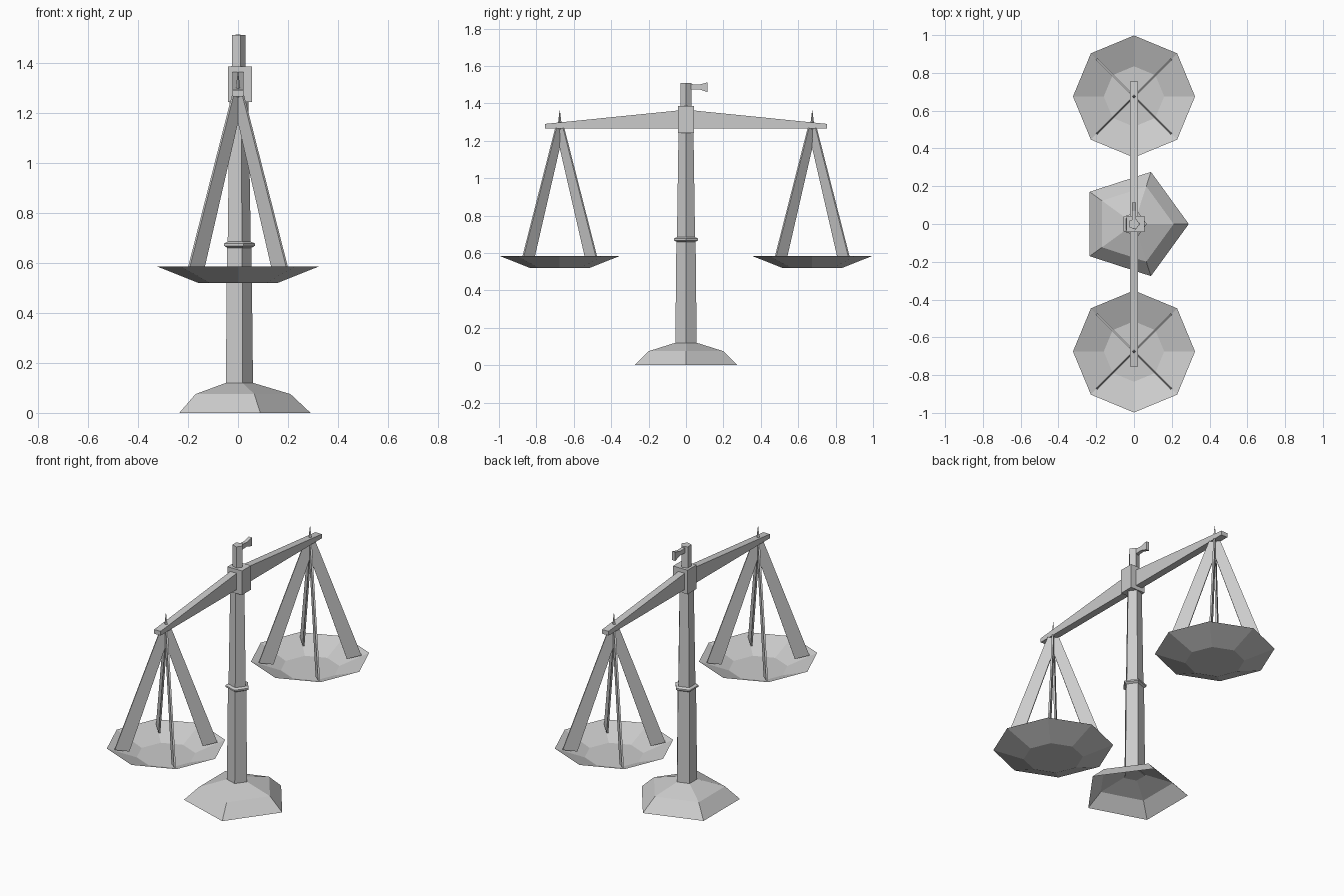
import bpy, bmesh
from math import cos, sin, pi
from mathutils import Vector, Matrix

if "Cube" in bpy.data.objects:
    bpy.data.objects.remove(bpy.data.objects["Cube"])


def finish(name, bm):
    bmesh.ops.recalc_face_normals(bm, faces=bm.faces)
    mesh = bpy.data.meshes.new(name)
    bm.to_mesh(mesh)
    bm.free()
    obj = bpy.data.objects.new(name, mesh)
    bpy.context.collection.objects.link(obj)
    return obj


def lathe(name, sides, profile, centre=(0, 0), bottom=True, top=True):
    """Stack of regular polygons given as (radius, height)."""
    bm = bmesh.new()
    rings = []
    for r, z in profile:
        rings.append([bm.verts.new((centre[0] + r * cos(2 * pi * i / sides),
                                    centre[1] + r * sin(2 * pi * i / sides), z))
                      for i in range(sides)])
    for a, b in zip(rings, rings[1:]):
        for i in range(sides):
            j = (i + 1) % sides
            bm.faces.new((a[i], a[j], b[j], b[i]))
    if bottom:
        bm.faces.new(rings[0])
    if top:
        bm.faces.new(rings[-1])
    return finish(name, bm)


def plate(name, outline, thickness, angle=0, centre=(0, 0), offset=0):
    """Upright plate: outline is (distance, height) in the plane at the given angle."""
    bm = bmesh.new()
    u = Vector((cos(angle), sin(angle), 0))
    n = Vector((sin(angle), -cos(angle), 0))
    c = Vector((centre[0], centre[1], 0)) + n * (offset - thickness / 2)
    face = bm.faces.new([bm.verts.new(c + u * d + Vector((0, 0, z))) for d, z in outline])
    ext = bmesh.ops.extrude_face_region(bm, geom=[face])
    moved = [g for g in ext["geom"] if isinstance(g, bmesh.types.BMVert)]
    bmesh.ops.translate(bm, verts=moved, vec=n * thickness)
    return finish(name, bm)


# Foot and five-sided column
lathe("base", 5, [(0.29, 0), (0.21, 0.075), (0.06, 0.12)], bottom=False, top=False)
lathe("lower_column", 5, [(0.06, 0.115), (0.054, 0.67)])
lathe("collar", 5, [(0.054, 0.66), (0.068, 0.668), (0.068, 0.677), (0.05, 0.685)])
lathe("upper_column", 5, [(0.051, 0.68), (0.042, 1.25)])
lathe("finial", 5, [(0.031, 1.37), (0.03, 1.51)])

# Pivot block
plate("pivot_block", [(-0.042, 1.242), (0.042, 1.242), (0.042, 1.385), (-0.042, 1.385)],
      0.095, pi / 2, offset=0.008)

# Tapered beam
plate("beam", [(-0.755, 1.265), (0.755, 1.265), (0.755, 1.29), (0.04, 1.362),
               (-0.04, 1.362), (-0.755, 1.29)], 0.042, pi / 2)

# Flared pointer on the finial
plate("pointer", [(0.01, 1.472), (0.07, 1.475), (0.115, 1.46), (0.115, 1.512),
                  (0.07, 1.5), (0.01, 1.504)], 0.02, pi / 2)

# Pans with their hooks and straps
for side, y in (("front", -0.675), ("back", 0.675)):
    lathe(side + "_pan", 8, [(0.16, 0.52), (0.323, 0.585)], (0, y), top=False)
    lathe(side + "_hook", 4, [(0.014, 1.26), (0.001, 1.362)], (0, y))
    for k in range(4):
        plate(f"{side}_strap_{k + 1}",
              [(-0.03, 1.268), (0.03, 1.268), (0.28, 0.575), (0.2, 0.56)],
              0.01, pi / 4 + k * pi / 2, (0, y))
